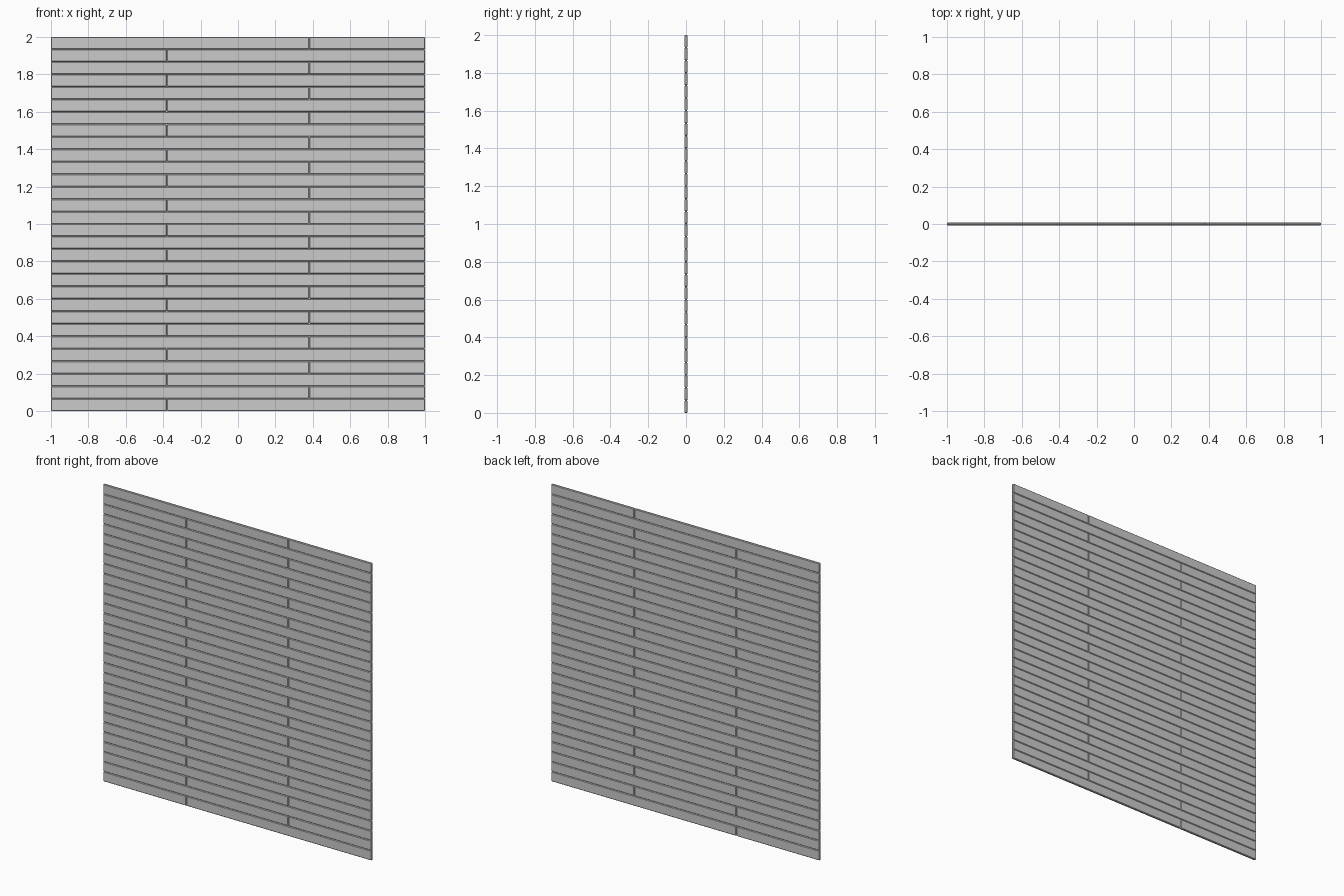
import bpy, bmesh

if "Cube" in bpy.data.objects:
    bpy.data.objects.remove(bpy.data.objects["Cube"])

ROWS = 30
ROW_H = 2.0 / ROWS
THICK = 0.016
JOINT = 0.38
BEVEL = 0.004


def plank(name, x0, x1, z0, z1):
    """One board with chamfered edges, forming V grooves against its neighbours."""
    bm = bmesh.new()
    bmesh.ops.create_cube(bm, size=1.0)
    for v in bm.verts:
        v.co.x = x1 if v.co.x > 0 else x0
        v.co.y *= THICK
        v.co.z = z1 if v.co.z > 0 else z0
    bmesh.ops.bevel(bm, geom=bm.edges[:], offset=BEVEL, segments=1,
                    affect='EDGES', profile=0.5)
    me = bpy.data.meshes.new(name)
    bm.to_mesh(me)
    bm.free()
    ob = bpy.data.objects.new(name, me)
    bpy.context.collection.objects.link(ob)


# Stacked rows, each a long and a short board with the joint alternating sides
for r in range(ROWS):
    joint = -JOINT if r % 2 == 0 else JOINT
    z0, z1 = r * ROW_H, (r + 1) * ROW_H
    plank(f"left_plank_{r + 1}", -1.0, joint, z0, z1)
    plank(f"right_plank_{r + 1}", joint, 1.0, z0, z1)
